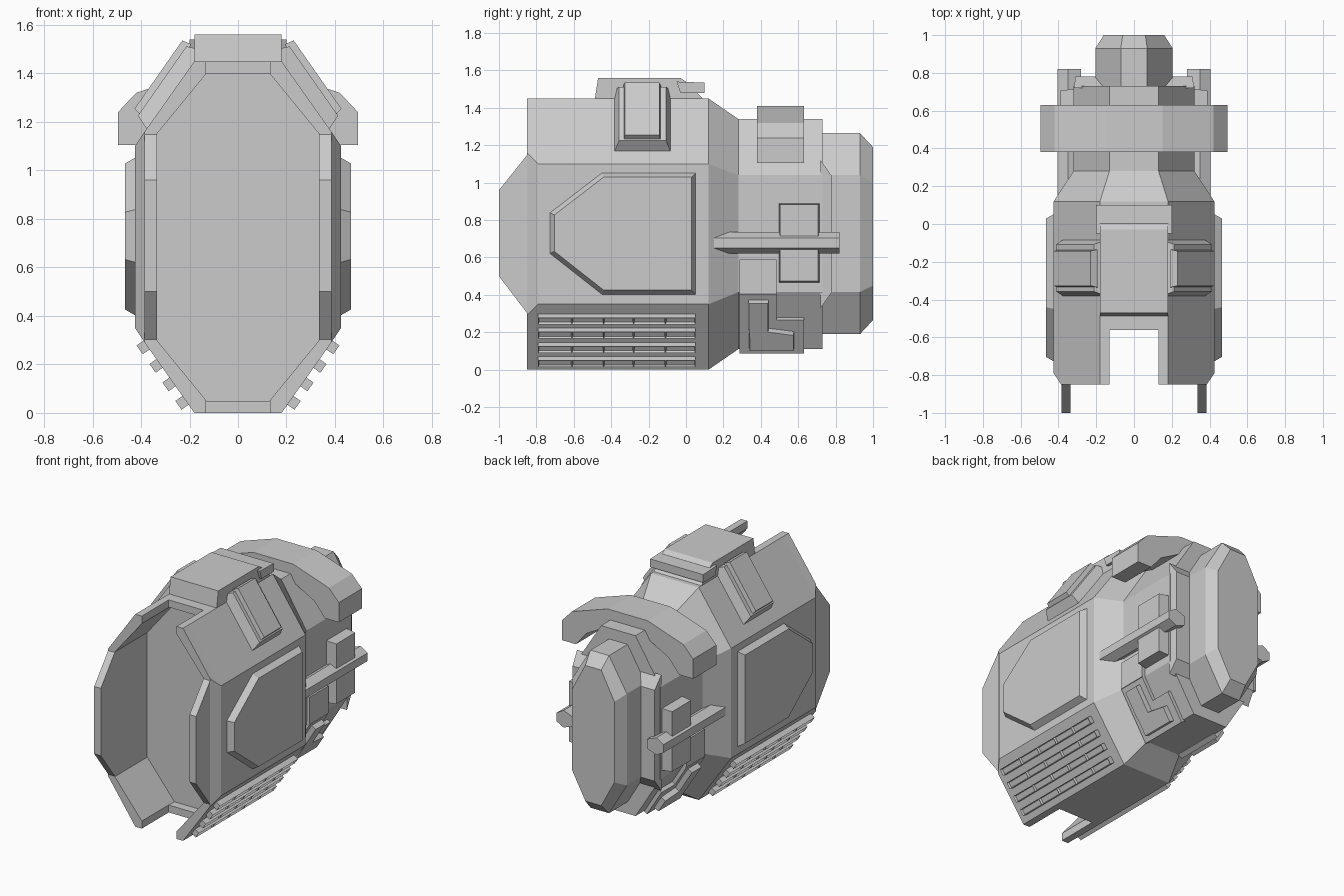
import bpy, bmesh
from mathutils import Vector as V

if "Cube" in bpy.data.objects:
    bpy.data.objects.remove(bpy.data.objects["Cube"])


def loft(name, rings, mirror=False, edit=None):
    """Skin a list of equal-length 3D rings, capped at both ends."""
    bm = bmesh.new()
    rs = [[bm.verts.new(p) for p in r] for r in rings]
    n = len(rs[0])
    bm.faces.new(rs[0])
    bm.faces.new(rs[-1])
    for a, b in zip(rs, rs[1:]):
        for i in range(n):
            bm.faces.new((a[i], a[(i + 1) % n], b[(i + 1) % n], b[i]))
    bmesh.ops.recalc_face_normals(bm, faces=bm.faces)
    if edit:
        edit(bm)
    me = bpy.data.meshes.new(name)
    bm.to_mesh(me)
    bm.free()
    ob = bpy.data.objects.new(name, me)
    bpy.context.collection.objects.link(ob)
    if mirror:
        ob.modifiers.new("mirror", 'MIRROR').use_mirror_merge = False
    return ob


def octagon(y, side, flat, z0, z1, z2, z3):
    half = [(flat, z0), (side, z1), (side, z2), (flat, z3)]
    pts = half + [(-x, z) for x, z in reversed(half)]
    return [(x, y, z) for x, z in pts]


def shrink(pts, d):
    """Mitred inward offset of a 2D outline."""
    pts = [V(p) for p in pts]
    n = len(pts)
    area = sum(pts[i - 1].cross(pts[i]) for i in range(n))
    sgn = 1 if area > 0 else -1
    out = []
    for i in range(n):
        e1 = (pts[i] - pts[i - 1]).normalized()
        e2 = (pts[(i + 1) % n] - pts[i]).normalized()
        n1, n2 = V((-e1.y, e1.x)) * sgn, V((-e2.y, e2.x)) * sgn
        out.append(pts[i] + (n1 + n2) * d / (1 + n1.dot(n2)))
    return out


def plate(name, outline, origin, down, height, inset=0.0, sink=0.01):
    """Mirrored raised plate; outline is (y, distance along 'down')."""
    down = V(down).normalized()
    normal = V((0, 1, 0)).cross(down)
    if normal.x < 0:
        normal = -normal

    def place(pts, h):
        return [V(origin) + V((0, p[0], 0)) + down * p[1] + normal * h for p in pts]
    return loft(name, [place(outline, -sink), place(shrink(outline, inset), height)], True)


def rect(y0, y1, a, b):
    return [(y0, a), (y1, a), (y1, b), (y0, b)]


def side_prism(name, profile, x0, x1, mirror=False):
    return loft(name, [[(x, y, z) for y, z in profile] for x in (x0, x1)], mirror)


# Hollow octagonal hull: cavity, rim, body, tapered neck, rear shoulder
inner = (0.335, 0.13, 0.05, 0.30, 1.15, 1.40)
outer = (0.425, 0.18, 0, 0.35, 1.10, 1.45)
neck = (0.32, 0.13, 0.11, 0.415, 1.04, 1.34)
hull = loft("hull", [
    octagon(-0.50, *inner), octagon(-0.85, *inner),
    octagon(-0.85, 0.385, 0.18, 0, 0.29, 1.16, 1.45),
    octagon(-0.79, *outer), octagon(0.12, *outer),
    octagon(0.28, *neck), octagon(0.73, *neck)])

# Notches in the top and bottom of the front rim
cutter = side_prism("notch_cutter", rect(-0.95, -0.56, -0.2, 1.7), -0.131, 0.131)
cutter.hide_render = True
mod = hull.modifiers.new("notch", 'BOOLEAN')
mod.operation, mod.solver, mod.object = 'DIFFERENCE', 'EXACT', cutter
bpy.context.view_layer.objects.active = hull
bpy.ops.object.modifier_apply(modifier="notch")
bpy.data.objects.remove(cutter)

# Rear shoulder and rear cap
loft("rear_shoulder", [
    [(x, 0.72, z) for x, z in ((-.318, .33), (.318, .33), (.318, 1.12), (-.318, 1.12))],
    [(x, 0.78, z) for x, z in ((-.31, .415), (.31, .415), (.31, 1.035), (-.31, 1.035))]])
cap = (0.205, 0.07, 0.19, 0.415, 1.04, 1.265)
loft("rear_cap", [octagon(0.70, *cap), octagon(0.93, *cap),
                  octagon(1.0, 0.16, 0.06, 0.265, 0.45, 1.0, 1.19)])

# Cheek plates projecting from the front rim
side_prism("front_cheek", [(-.84, .29), (-1, .5), (-1, .96), (-.84, 1.16)], 0.335, 0.385, True)

# Roof block and its rear bar
side_prism("roof_block", [(-.49, 1.43), (-.47, 1.56), (-.03, 1.56), (0, 1.54), (.1, 1.44)], -0.18, 0.18)
side_prism("roof_bar", [(-.05, 1.54), (.1, 1.535), (.1, 1.48), (-.03, 1.48)], -0.2, 0.2)

# Hatches on the upper diagonal faces
top_edge, slope = (0.18, 0, 1.45), (0.245, 0, -0.35)
plate("hatch_base", rect(-0.385, -0.08, -0.06, 0.345), top_edge, slope, 0.062, 0.028)
plate("hatch_panel", rect(-0.335, -0.135, -0.05, 0.31), top_edge, slope, 0.09, 0.008, -0.05)

# Large bevelled side panels
plate("side_panel", [(-.73, .62), (-.73, .84), (-.45, 1.055), (.055, 1.055), (.055, .40), (-.45, .40)],
      (0.425, 0, 0), (0, 0, 1), 0.04, 0.026, 0.005)


# Slotted vent bars on the lower diagonal faces
def cut_slots(bm):
    n = V((0.35, 0, -0.245)).normalized()
    bm.normal_update()
    tops = [f for f in bm.faces if f.normal.dot(n) > 0.99]
    bmesh.ops.inset_individual(bm, faces=tops, thickness=0.007, depth=-0.015)


low = V((-0.245, 0, -0.35)).normalized()
out = V((0.35, 0, -0.245)).normalized()
for i in range(4):
    c = V((0.425, 0, 0.35)) + low * (0.085 + 0.093 * i)
    rings = [[c + V((0, y, 0)) + low * a + out * h
              for a, h in ((-.022, -.01), (.022, -.01), (.022, .036), (-.022, .036))]
             for y in (-0.79, -0.61, -0.44, -0.28, -0.11, 0.05)]
    loft(f"vent_bar_{i + 1}", rings, True, cut_slots)

# Arched crest over the neck
half = [(.15, 1.41), (.42, 1.32), (.495, 1.24), (.495, 1.105), (.39, 1.105), (.31, 1.2), (.13, 1.3)]
arch = half + [(-x, z) for x, z in reversed(half)]
loft("crest", [[(x, y, z) for x, z in arch] for y in (0.38, 0.63)])

# Side rods with clamp blocks
hexa = [(.28, .645), (.35, .62), (.405, .65), (.405, .705), (.35, .737), (.28, .71)]
tip = [(x, 0.14 if z in (.65, .705) else 0.17, z) for x, z in hexa]
loft("side_rod", [tip, [(x, 0.82, z) for x, z in hexa]], True)
plate("rod_clamp", rect(0.495, 0.715, 0.465, 0.89), (0.32, 0, 0), (0, 0, 1), 0.07, 0.008)

# Service panels low on the neck
plate("neck_panel", rect(0.285, 0.485, 0.405, 0.59), (0.32, 0, 0), (0, 0, 1), 0.022)
edge, fall = (0.32, 0, 0.415), (-0.19, 0, -0.305)
plate("service_plate", [(.285, 0), (.485, 0), (.485, .16), (.63, .16), (.63, .37), (.285, .37)],
      edge, fall, 0.025)
plate("service_pipe", [(.33, .03), (.445, .03), (.445, .21), (.58, .23), (.58, .34), (.335, .34),
                       (.335, .25), (.33, .2)], edge, fall, 0.06, 0.006)
